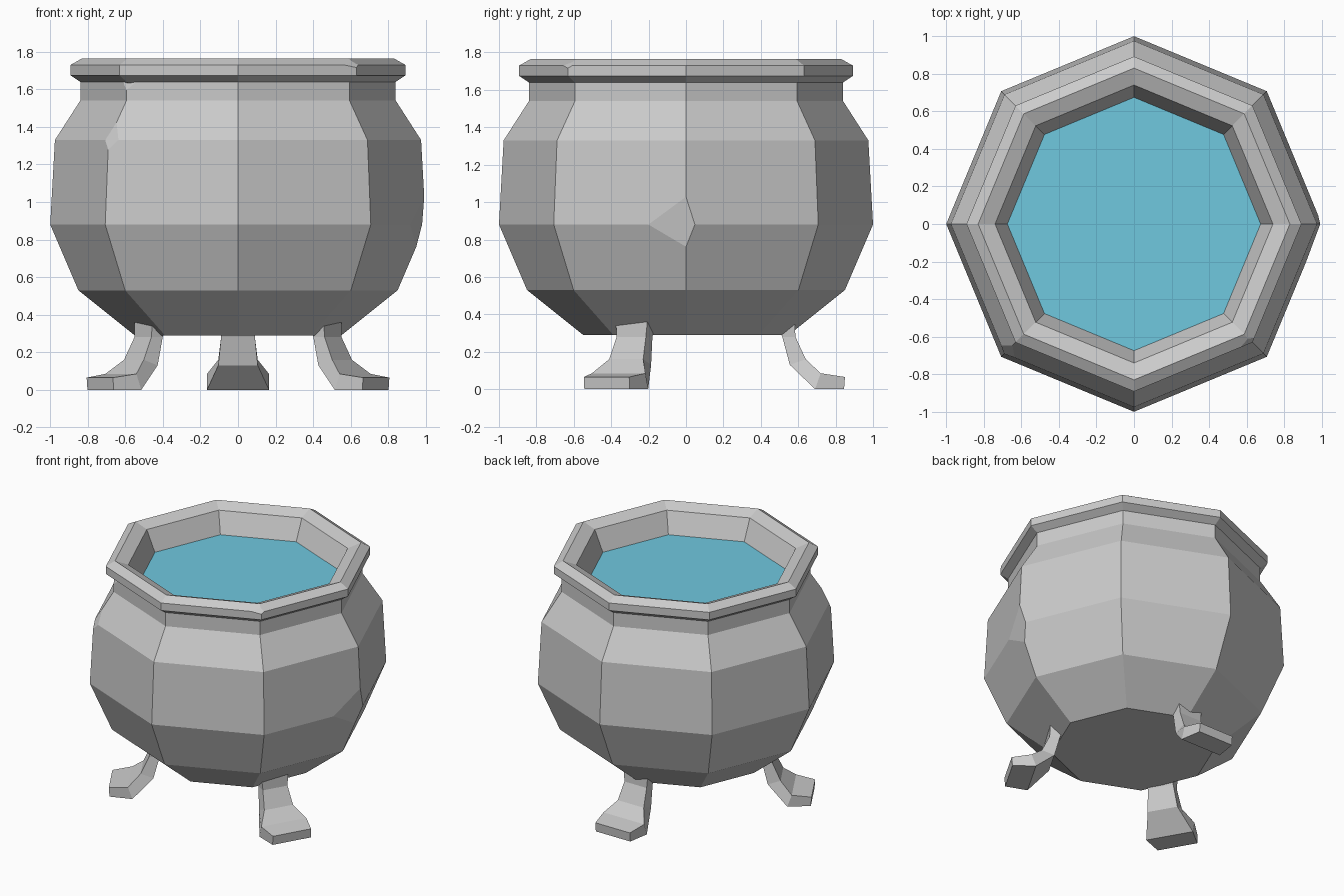
import bpy, bmesh
from math import sin, cos, pi, radians
from mathutils import Vector, Matrix

if "Cube" in bpy.data.objects:
    bpy.data.objects.remove(bpy.data.objects["Cube"])

SIDES = 8


def finish(name, bm):
    bmesh.ops.recalc_face_normals(bm, faces=bm.faces)
    mesh = bpy.data.meshes.new(name)
    bm.to_mesh(mesh)
    bm.free()
    obj = bpy.data.objects.new(name, mesh)
    bpy.context.collection.objects.link(obj)
    return obj


def lathe(profile, ring=False):
    """Eight-sided turning of (radius, z) points; capped, or closed as a ring."""
    bm = bmesh.new()
    rows = [[bm.verts.new((r * cos(2 * pi * i / SIDES), r * sin(2 * pi * i / SIDES), z))
             for i in range(SIDES)] for r, z in profile]
    pairs = list(zip(rows, rows[1:]))
    if ring:
        pairs.append((rows[-1], rows[0]))
    else:
        bm.faces.new(rows[0])
        bm.faces.new(rows[-1])
    for a, b in pairs:
        for i in range(SIDES):
            j = (i + 1) % SIDES
            bm.faces.new((a[i], a[j], b[j], b[i]))
    return bm


def chip(bm, point, normal):
    """Slice off a corner and close the cut with a flat face."""
    cut = bmesh.ops.bisect_plane(bm, geom=bm.verts[:] + bm.edges[:] + bm.faces[:],
                                 plane_co=point, plane_no=normal, clear_outer=True)
    edges = [e for e in cut["geom_cut"] if isinstance(e, bmesh.types.BMEdge)]
    bmesh.ops.holes_fill(bm, edges=edges, sides=0)


def chip_3(bm, a, b, c):
    a, b, c = Vector(a), Vector(b), Vector(c)
    n = (b - a).cross(c - a)
    if n.x * a.x + n.y * a.y < 0:
        n = -n
    chip(bm, a, n.normalized())


# Pot body with two worn corners
body = lathe([(0.55, 0.29), (0.85, 0.53), (1.0, 0.88), (0.975, 1.33),
              (0.84, 1.54), (0.84, 1.64), (0.68, 1.565)])
chip_3(body, (0.992, 0, 1.03), (0.949, 0, 0.76), (0.917, -0.2, 0.88))
chip_3(body, (-0.648, -0.648, 1.42), (-0.691, -0.691, 1.28), (-0.638, -0.71, 1.33))
finish("pot_body", body)

# Rim with a small chip
rim = lathe([(0.84, 1.64), (0.892, 1.675), (0.892, 1.73), (0.83, 1.765),
             (0.74, 1.73), (0.67, 1.57)], ring=True)
n = Vector((0.4, -0.6, 0.7)).normalized()
chip(rim, Vector((0.631, -0.631, 1.73)) - n * 0.01, n)
finish("pot_rim", rim)

# Liquid surface
bm = bmesh.new()
bmesh.ops.create_circle(bm, cap_ends=True, segments=SIDES, radius=0.676,
                        matrix=Matrix.Translation((0, 0, 1.58)) @ Matrix.Rotation(pi / 2, 4, 'Z'))
liquid = finish("liquid", bm)
mat = bpy.data.materials.new("liquid_blue")
mat.diffuse_color = (0.16, 0.58, 0.74, 1)
mat.use_nodes = True
mat.node_tree.nodes["Principled BSDF"].inputs["Base Color"].default_value = mat.diffuse_color
liquid.data.materials.append(mat)

# Legs: sections of (outer r, outer z, inner r, inner z, half width)
SECTIONS = [(0.58, 0.40, 0.47, 0.40, 0.10),
            (0.585, 0.28, 0.515, 0.28, 0.09),
            (0.64, 0.16, 0.555, 0.13, 0.105),
            (0.72, 0.085, 0.69, 0.0, 0.165),
            (0.85, 0.065, 0.845, 0.0, 0.14)]
for name, angle in (("back_leg", 90), ("left_leg", 210), ("right_leg", 330)):
    bm = bmesh.new()
    loops = [[bm.verts.new(p) for p in ((ro, -w, zo), (ro, w, zo), (ri, w, zi), (ri, -w, zi))]
             for ro, zo, ri, zi, w in SECTIONS]
    for a, b in zip(loops, loops[1:]):
        for i in range(4):
            j = (i + 1) % 4
            bm.faces.new((a[i], a[j], b[j], b[i]))
    bm.faces.new(loops[0])
    bm.faces.new(loops[-1])
    bm.transform(Matrix.Rotation(radians(angle), 4, 'Z'))
    finish(name, bm)
